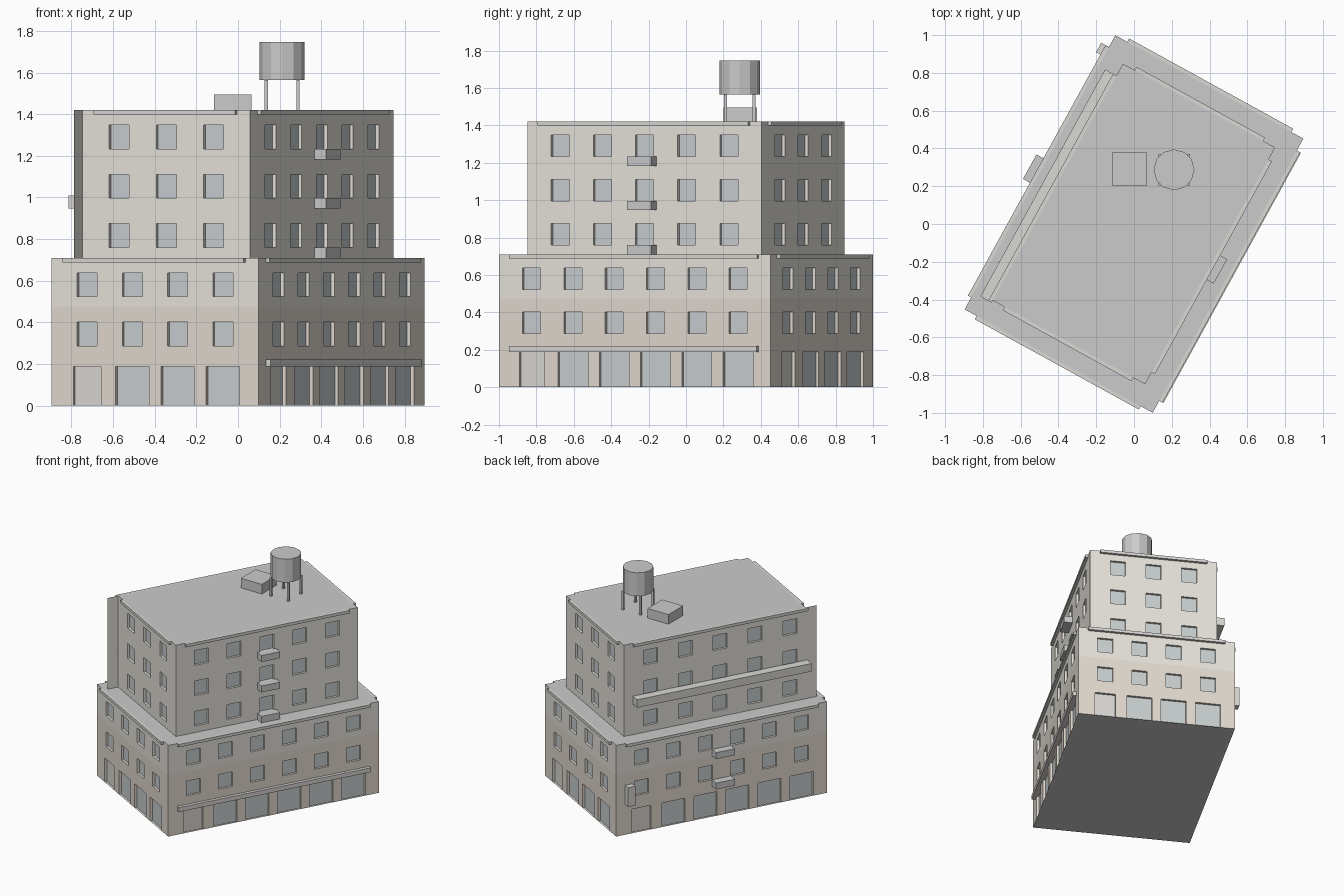
import bpy, bmesh, math
from mathutils import Matrix

if "Cube" in bpy.data.objects:
    bpy.data.objects.remove(bpy.data.objects["Cube"])

TURN = math.radians(-28.8)   # plan rotation of the whole block
FLOOR = 0.2367               # storey height
EDGE = 0.072                 # blank margin at wall ends
DEPTH = 0.018                # window recess
BASE = (0.568, 0.828)        # half width, half length of lower block
TOWER = (0.46, 0.715)        # same for upper block


def material(name, r, g, b):
    m = bpy.data.materials.new(name)
    m.diffuse_color = (r, g, b, 1)
    m.use_nodes = True
    m.node_tree.nodes["Principled BSDF"].inputs["Base Color"].default_value = m.diffuse_color
    return m


STONE = material("stone", 0.76, 0.70, 0.63)
PLASTER = material("plaster", 0.80, 0.77, 0.71)
GLASS = material("glass", 0.58, 0.62, 0.63)
TRIM = material("trim", 0.70, 0.69, 0.66)
ROOF = material("roof", 0.53, 0.53, 0.54)
UNIT = material("unit", 0.62, 0.62, 0.64)


def finish(name, bm, mats, matrix):
    me = bpy.data.meshes.new(name)
    bm.to_mesh(me)
    bm.free()
    for m in mats:
        me.materials.append(m)
    ob = bpy.data.objects.new(name, me)
    ob.matrix_world = matrix
    bpy.context.collection.objects.link(ob)
    return ob


def side(k):
    # facade frame: X to the right, -Y outward; k = front, right, back, left
    return Matrix.Rotation(TURN + k * math.pi / 2, 4, 'Z')


def box(name, lo, hi, mat, matrix=Matrix()):
    bm = bmesh.new()
    bmesh.ops.create_cube(bm, size=1)
    for v in bm.verts:
        for i in range(3):
            v.co[i] = lo[i] if v.co[i] < 0 else hi[i]
    return finish(name, bm, [mat], matrix)


def wall(name, k, u0, u1, d, first, floors, cols):
    bm = bmesh.new()

    def quad(pts, mi):
        bm.faces.new([bm.verts.new(p) for p in pts]).material_index = mi

    def panel(a, b, z0, z1, mi, y=-d):
        if b - a > 1e-5 and z1 - z0 > 1e-5:
            quad([(a, y, z0), (b, y, z0), (b, y, z1), (a, y, z1)], mi)

    cell = (u1 - u0 - 2 * EDGE) / cols
    for f in range(first, first + floors):
        z, top = f * FLOOR, (f + 1) * FLOOR
        skin = 0 if f < 2 else 1
        lo, hi = (z, z + 0.187) if f == 0 else (z + 0.05, z + 0.164)
        panel(u0, u1, z, lo, skin)
        panel(u0, u1, hi, top, skin)
        last = u0
        for c in range(cols):
            mid = u0 + EDGE + (c + 0.5) * cell
            w = 0.11 if f else (0.15 if c == 0 else 0.182)
            a, b = mid - w / 2, mid + w / 2
            panel(last, a, lo, hi, skin)
            # recessed pane and its four reveals
            panel(a, b, lo, hi, 3 if f == 0 and c == 0 else 2, -d + DEPTH)
            ring = [(a, lo), (b, lo), (b, hi), (a, hi)]
            for (p, q), (r, s) in zip(ring, ring[1:] + ring[:1]):
                quad([(p, -d, q), (r, -d, s), (r, -d + DEPTH, s), (p, -d + DEPTH, q)], skin)
            last = b
        panel(last, u1, lo, hi, skin)
    bmesh.ops.remove_doubles(bm, verts=bm.verts, dist=1e-5)
    finish(name, bm, [STONE, PLASTER, GLASS, TRIM], side(k))


def slab(name, half, z, mat, up=True):
    bm = bmesh.new()
    pts = [(-1, -1), (1, -1), (1, 1), (-1, 1)]
    if not up:
        pts.reverse()
    bm.faces.new([bm.verts.new((x * half[0], y * half[1], z)) for x, y in pts])
    finish(name, bm, [mat], side(0))


# two stacked blocks: walls, cornices, roofs
SIDES = ("front", "right", "back", "left")
for part, half, first, cols in (("base", BASE, 0, (4, 6)), ("tower", TOWER, 3, (3, 5))):
    top = (first + 3) * FLOOR
    for k, label in enumerate(SIDES):
        h, d = half[k % 2], half[1 - k % 2]
        # the left tower wall runs on past the front corner
        end = h + 0.085 if part == "tower" and k == 3 else h
        wall(f"{part}_{label}_wall", k, -h, end, d, first, 3, cols[k % 2])
        box(f"{part}_{label}_cornice", (-h + EDGE, -d - 0.02, top - 0.022),
            (end - EDGE, -d, top), TRIM, side(k))
    slab(f"{part}_roof", half, top, ROOF)
slab("base_floor", BASE, 0, ROOF, up=False)

# shop canopy on the right, long ledge on the left of the tower
box("canopy", (-0.755, -BASE[0] - 0.025, 0.187), (0.755, -BASE[0], 0.221), TRIM, side(1))
box("ledge", (-0.643, -TOWER[0] - 0.068, 0.948), (0.728, -TOWER[0], 1.01), TRIM, side(3))

# window boxes under the middle of the right tower wall and left base wall
for k, d, levels in ((1, TOWER[0], (3, 4, 5)), (3, BASE[0], (1, 2))):
    for f in levels:
        box(f"{SIDES[k]}_window_box_{f}", (-0.074, -d - 0.062, f * FLOOR),
            (0.074, -d, f * FLOOR + 0.05), UNIT, side(k))

# upright panel near the back corner of the left wall
box("hanging_panel", (-0.757, -BASE[0] - 0.046, 0.235), (-0.70, -BASE[0], 0.385), TRIM, side(3))

# roof hatch and water tank on legs
ROOF_Z = 6 * FLOOR
box("roof_hatch", (-0.115, 0.2, ROOF_Z), (0.065, 0.38, 1.495), ROOF)
TX, TY = 0.212, 0.287
for sx in (-1, 1):
    for sy in (-1, 1):
        x, y = TX + sx * 0.076, TY + sy * 0.076
        box("tank_leg", (x - 0.0075, y - 0.0075, ROOF_Z), (x + 0.0075, y + 0.0075, 1.565), UNIT)
bm = bmesh.new()
bmesh.ops.create_cone(bm, cap_ends=True, segments=12, radius1=0.108, radius2=0.108, depth=0.182)
bmesh.ops.rotate(bm, verts=bm.verts, matrix=Matrix.Rotation(math.pi / 2, 3, 'Z'))
finish("water_tank", bm, [UNIT], Matrix.Translation((TX, TY, 1.656)))
